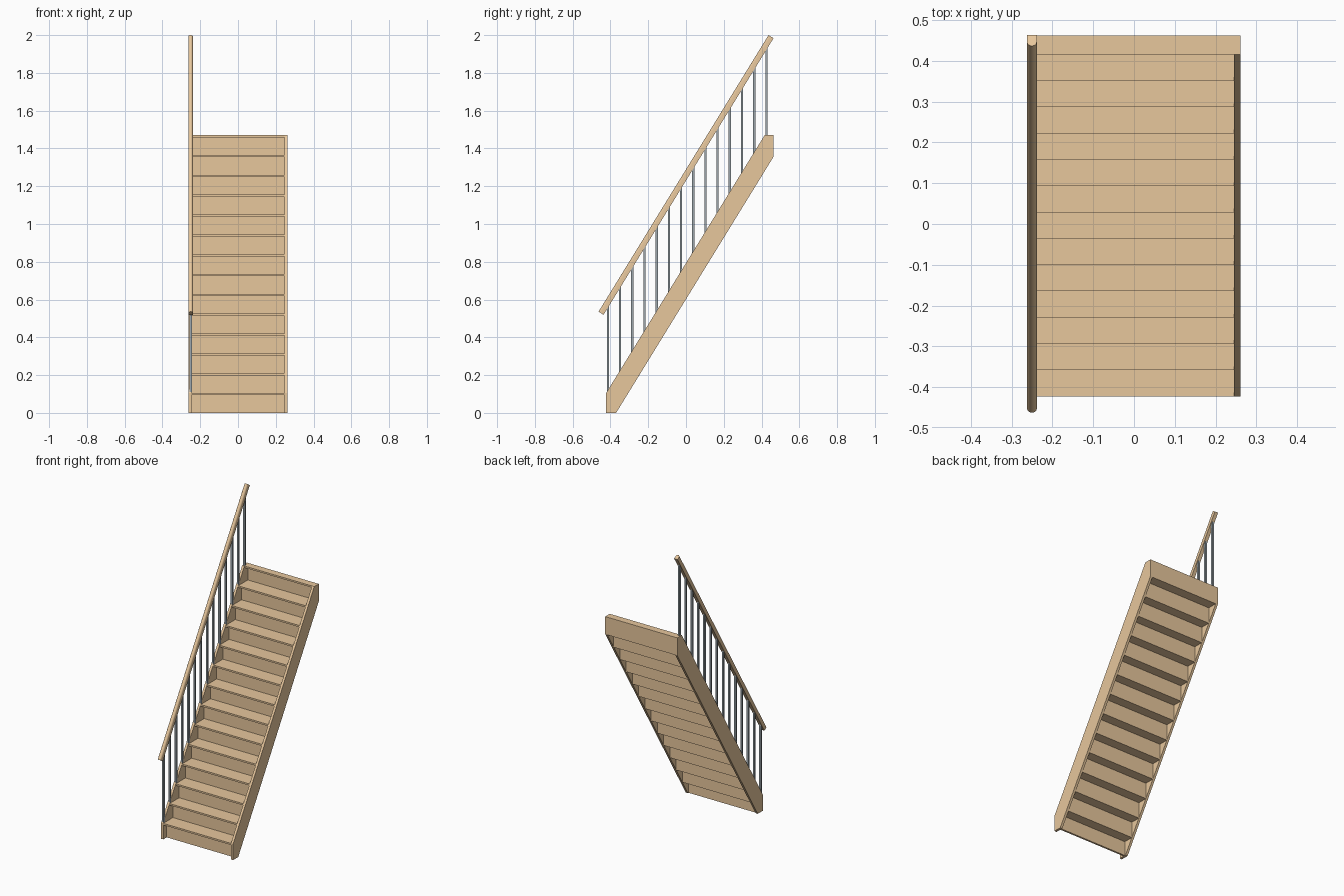
import bpy, bmesh, math
from mathutils import Vector

if "Cube" in bpy.data.objects:
    bpy.data.objects.remove(bpy.data.objects["Cube"])

STEPS = 14
Y0, Y1, BACK = -0.423, 0.416, 0.463      # first nosing, last nosing, rear end
TOP = 1.47
RISE = TOP / STEPS
RUN = (Y1 - Y0) / (STEPS - 1)
SLOPE = RISE / RUN
HALF, SIDE = 0.261, 0.016                # half width, stringer thickness
INNER = HALF - SIDE
RAIL_X = -0.2505


def material(name, color):
    m = bpy.data.materials.new(name)
    m.diffuse_color = (*color, 1)
    m.use_nodes = True
    m.node_tree.nodes["Principled BSDF"].inputs["Base Color"].default_value = m.diffuse_color
    return m


wood = material("light wood", (0.80, 0.57, 0.335))
steel = material("grey steel", (0.34, 0.39, 0.42))


def prism(name, ring, offset, mat, smooth=False):
    """Sweep a closed ring of points along an offset vector."""
    bm = bmesh.new()
    face = bm.faces.new([bm.verts.new(p) for p in ring])
    ext = bmesh.ops.extrude_face_region(bm, geom=[face], use_keep_orig=True)
    verts = [v for v in ext["geom"] if isinstance(v, bmesh.types.BMVert)]
    bmesh.ops.translate(bm, verts=verts, vec=offset)
    bmesh.ops.recalc_face_normals(bm, faces=bm.faces)
    me = bpy.data.meshes.new(name)
    bm.to_mesh(me)
    bm.free()
    me.materials.append(mat)
    if smooth:
        me.shade_smooth()
        me.set_sharp_from_angle(angle=math.radians(35))
    ob = bpy.data.objects.new(name, me)
    bpy.context.collection.objects.link(ob)
    return ob


def board(name, y0, y1, z0, z1):
    """Board spanning the space between the stringers."""
    ring = [(-INNER, y0, z0), (-INNER, y1, z0), (-INNER, y1, z1), (-INNER, y0, z1)]
    return prism(name, ring, (2 * INNER, 0, 0), wood)


# Side stringers
profile = [(Y0, 0), (-0.37, 0), (BACK, (BACK + 0.37) * SLOPE),
           (BACK, TOP), (Y1, TOP), (Y0, RISE)]
for label, x in (("left", -HALF), ("right", INNER)):
    prism(label + "_stringer", [(x, y, z) for y, z in profile], (SIDE, 0, 0), wood)

# Treads overhanging deeply set risers; the last riser closes the rear
THICK, RISER = 0.011, 0.012
OVERHANG = BACK - Y1                     # nosing to back of riser
for k in range(STEPS):
    y, z = Y0 + k * RUN, (k + 1) * RISE
    board(f"tread_{k + 1}", y, min(y + RUN + OVERHANG, BACK), z - THICK, z)
    board(f"riser_{k + 1}", y + OVERHANG - RISER, y + OVERHANG, k * RISE, z - THICK)

# Handrail: flat underside, rounded top, square-cut ends
along = Vector((0, 1, SLOPE)).normalized()
up = Vector((0, -along.z, along.y))
R, DEPTH = 0.012, 0.031
crown = Vector((RAIL_X, 0.437, 2.0))     # top of the upper end
base = crown - up * DEPTH
section = [(-R, 0), (R, 0)]
section += [(R * math.cos(a), DEPTH - R + R * math.sin(a))
            for a in (math.pi * i / 12 for i in range(13))]
ring = [base + Vector((u, 0, 0)) + up * v for u, v in section]
prism("handrail", ring, along * (-0.9 / along.y), wood, smooth=True)

# Square balusters, one per step
BAR = 0.0058
for k in range(STEPS):
    y = Y0 + 0.0095 + k * RUN
    z0 = min(RISE + (y - Y0) * SLOPE, TOP) - 0.012
    z1 = 2.0 + (y - 0.437) * SLOPE - 0.035
    ring = [(RAIL_X + BAR * i, y + BAR * j, z0)
            for i, j in ((-1, -1), (1, -1), (1, 1), (-1, 1))]
    prism(f"baluster_{k + 1}", ring, (0, 0, z1 - z0), steel)
